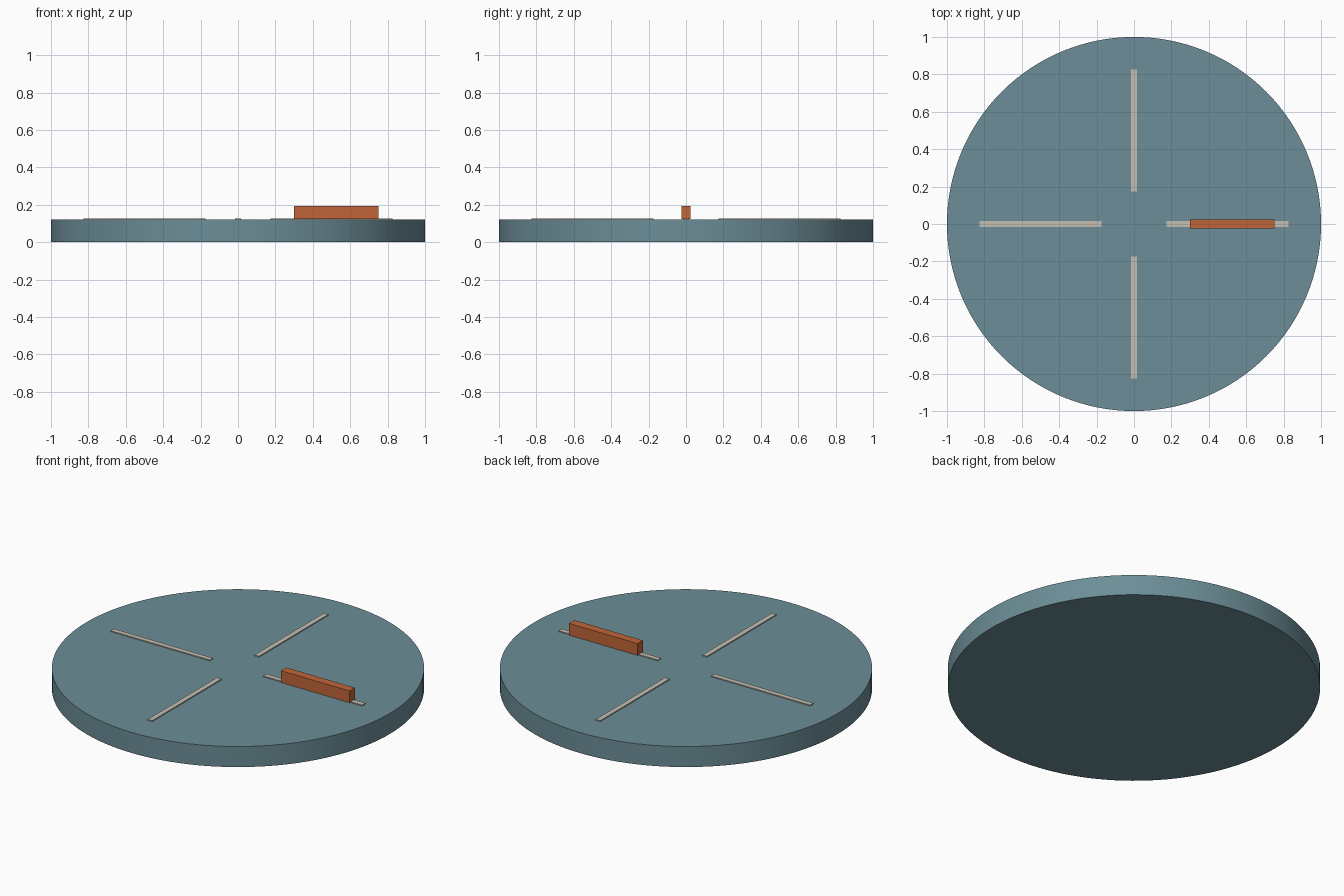
import bpy
import math

if "Cube" in bpy.data.objects:
    bpy.data.objects.remove(bpy.data.objects["Cube"])


def material(name, color):
    m = bpy.data.materials.new(name)
    m.diffuse_color = (*color, 1)
    m.use_nodes = True
    m.node_tree.nodes["Principled BSDF"].inputs["Base Color"].default_value = m.diffuse_color
    return m


def box(name, size, center, mat, angle=0):
    bpy.ops.mesh.primitive_cube_add(size=1, location=center, rotation=(0, 0, angle))
    ob = bpy.context.object
    ob.name = name
    ob.scale = size
    bpy.ops.object.transform_apply(location=False, rotation=False, scale=True)
    ob.data.materials.append(mat)
    return ob


teal = material("teal", (0.15, 0.27, 0.31))
cream = material("cream", (0.56, 0.52, 0.45))
orange = material("orange", (0.53, 0.13, 0.04))

# Round base disc
DISC_H = 0.122
bpy.ops.mesh.primitive_cylinder_add(vertices=128, radius=1, depth=DISC_H,
                                    location=(0, 0, DISC_H / 2))
disc = bpy.context.object
disc.name = "disc"
disc.data.materials.append(teal)
bpy.ops.object.shade_smooth_by_angle(angle=math.radians(30))

# Four radial marker strips, slightly proud of the disc
for i in range(4):
    a = i * math.pi / 2
    box(f"marker_strip_{i + 1}", (0.65, 0.03, 0.012),
        (0.5 * math.cos(a), 0.5 * math.sin(a), 0.122), cream, a)

# Raised handle bar on the right-hand strip
box("handle_bar", (0.45, 0.05, 0.07), (0.525, 0, 0.16), orange)
